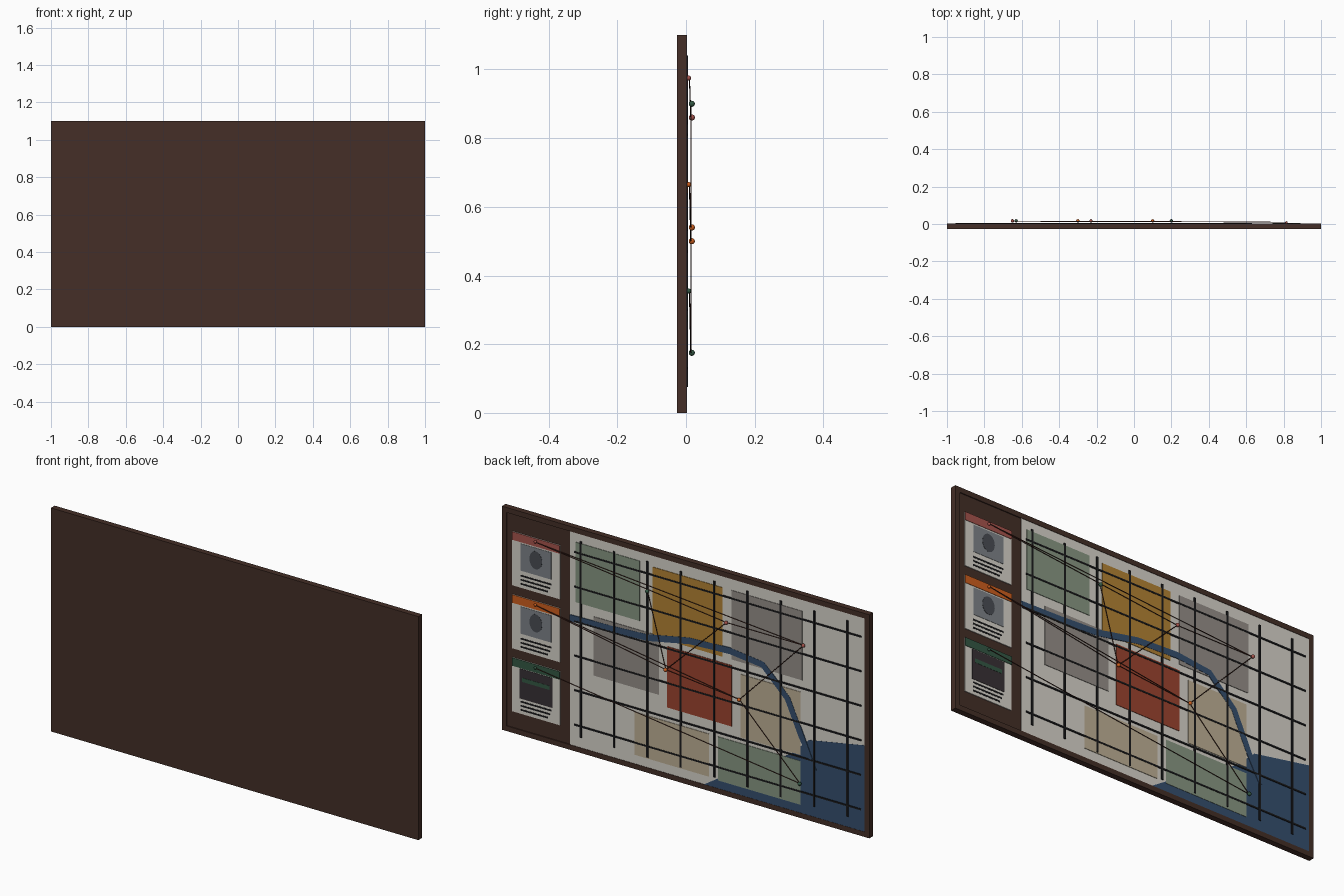
import bpy, bmesh
from mathutils import Vector

if "Cube" in bpy.data.objects:
    bpy.data.objects.remove(bpy.data.objects["Cube"])


def material(name, r, g, b):
    m = bpy.data.materials.new(name)
    m.diffuse_color = tuple((c / 255) ** 2.2 for c in (r, g, b)) + (1,)
    m.use_nodes = True
    m.node_tree.nodes["Principled BSDF"].inputs["Base Color"].default_value = m.diffuse_color
    return m


WOOD = material("dark_wood", 70, 50, 43)
PAPER = material("paper", 215, 211, 202)
SAGE = material("sage", 135, 150, 130)
OCHRE = material("ochre", 178, 130, 55)
GREY = material("warm_grey", 148, 142, 136)
BRICK = material("brick", 155, 70, 50)
TAN = material("tan", 190, 175, 148)
BLUE = material("water_blue", 56, 80, 110)
INK = material("ink", 32, 32, 34)
PHOTO = material("photo_grey", 125, 130, 136)
SHADE = material("portrait_grey", 75, 78, 84)
NIGHT = material("dark_photo", 58, 52, 56)
ROSE = material("dull_red", 165, 85, 78)
ORANGE = material("orange", 205, 95, 35)
GREEN = material("dark_green", 55, 88, 70)
THREAD = material("thread", 80, 45, 38)


def prism(name, pts, y0, y1, mat):
    """Flat outline in the x-z plane, extruded from y0 to y1."""
    bm = bmesh.new()
    face = bm.faces.new([bm.verts.new((x, y0, z)) for x, z in pts])
    new = bmesh.ops.extrude_face_region(bm, geom=[face])["geom"]
    bmesh.ops.translate(bm, vec=(0, y1 - y0, 0),
                        verts=[v for v in new if isinstance(v, bmesh.types.BMVert)])
    bmesh.ops.recalc_face_normals(bm, faces=bm.faces)
    me = bpy.data.meshes.new(name)
    bm.to_mesh(me)
    bm.free()
    me.materials.append(mat)
    ob = bpy.data.objects.new(name, me)
    bpy.context.collection.objects.link(ob)
    return ob


def slab(name, x0, x1, z0, z1, y0, y1, mat):
    return prism(name, [(x0, z0), (x1, z0), (x1, z1), (x0, z1)], y0, y1, mat)


def pin(name, x, y, z, r, mat):
    bpy.ops.mesh.primitive_uv_sphere_add(segments=12, ring_count=8, radius=r, location=(x, y, z))
    ob = bpy.context.object
    ob.name = name
    ob.data.materials.append(mat)
    bpy.ops.object.shade_smooth_by_angle()


def string(name, a, b):
    a, b = Vector(a), Vector(b)
    bpy.ops.mesh.primitive_cylinder_add(vertices=6, radius=0.0018, depth=(b - a).length,
                                        location=(a + b) / 2)
    ob = bpy.context.object
    ob.name = name
    ob.rotation_euler = (b - a).to_track_quat('Z', 'Y').to_euler()
    ob.data.materials.append(THREAD)


# Backing board and raised rim
slab("backing_board", -1, 1, 0, 1.1, -0.026, -0.002, WOOD)
B = 0.025
slab("rim_bottom", -1, 1, 0, B, -0.002, 0.003, WOOD)
slab("rim_top", -1, 1, 1.1 - B, 1.1, -0.002, 0.003, WOOD)
slab("rim_left", -1, -1 + B, B, 1.1 - B, -0.002, 0.003, WOOD)
slab("rim_right", 1 - B, 1, B, 1.1 - B, -0.002, 0.003, WOOD)

# Map sheet and sea
slab("map_sheet", -0.975, 0.63, B, 1.1 - B, -0.002, 0.001, PAPER)
prism("sea", [(-0.10, B), (-0.17, 0.07), (-0.35, 0.17), (-0.57, 0.30), (-0.67, 0.395),
              (-0.975, 0.45), (-0.975, B)], 0.001, 0.002, BLUE)

# District patches
for i, (x0, x1, z0, z1, m) in enumerate([
        (0.25, 0.60, 0.735, 1.03, SAGE), (-0.20, 0.18, 0.68, 1.02, OCHRE),
        (-0.635, -0.25, 0.68, 1.02, GREY), (0.145, 0.50, 0.40, 0.69, GREY),
        (-0.25, 0.10, 0.35, 0.65, BRICK), (-0.625, -0.30, 0.31, 0.62, TAN),
        (-0.127, 0.278, 0.07, 0.28, TAN), (-0.625, -0.177, 0.065, 0.28, SAGE)]):
    slab(f"district_{i}", x0, x1, z0, z1, 0.001, 0.0035, m)

# River ribbon following a path
path = [Vector(p) for p in [(0.63, 0.65), (0.41, 0.655), (0.21, 0.665), (-0.02, 0.71),
        (-0.24, 0.72), (-0.42, 0.70), (-0.555, 0.57), (-0.63, 0.405), (-0.705, 0.255)]]
left, right = [], []
for i, p in enumerate(path):
    t = (path[min(i + 1, len(path) - 1)] - path[max(i - 1, 0)]).normalized()
    n = Vector((-t.y, t.x)) * (0.016 if i < len(path) - 1 else 0.008)
    left.append(p + n)
    right.append(p - n)
prism("river", left + right[::-1], 0.001, 0.0045, BLUE)

# Street grid
for i in range(9):
    x = 0.571 - i * 0.1815
    slab(f"street_vertical_{i}", x - 0.005, x + 0.005, 0.075, 1.04, 0.001, 0.0055, INK)
for i in range(6):
    z = 0.13 + i * 0.17
    slab(f"street_horizontal_{i}", -0.955, 0.605, z - 0.004, z + 0.004, 0.001, 0.005, INK)

# Profile cards in the side panel
CX = 0.815
for i, (top, m) in enumerate([(0.99, ROSE), (0.68, ORANGE), (0.37, GREEN)]):
    slab(f"card_{i}", CX - 0.13, CX + 0.13, top - 0.265, top, -0.002, 0.002, PAPER)
    slab(f"card_band_{i}", CX - 0.13, CX + 0.13, top - 0.04, top, 0.002, 0.004, m)
    if i < 2:
        slab(f"photo_{i}", CX - 0.083, CX + 0.083, top - 0.18, top - 0.047, 0.002, 0.0035, PHOTO)
        bpy.ops.mesh.primitive_cylinder_add(vertices=24, radius=1, depth=2,
                                            location=(CX, 0.0037, top - 0.107),
                                            rotation=(1.570796, 0, 0))
        ob = bpy.context.object
        ob.name = f"portrait_{i}"
        ob.scale = (0.034, 0.044, 0.001)
        ob.data.materials.append(SHADE)
    else:
        slab("photo_dark", CX - 0.09, CX + 0.09, top - 0.19, top - 0.043, 0.002, 0.0035, NIGHT)
        slab("photo_bar", CX - 0.075, CX + 0.075, top - 0.105, top - 0.085, 0.0035, 0.0045, GREEN)
    for j in range(3):
        z = top - 0.205 - j * 0.02
        slab(f"note_line_{i}_{j}", CX - 0.085 + 0.01 * j, CX + 0.085, z - 0.004, z + 0.004,
             0.002, 0.003, INK)
    pin(f"card_pin_{i}", CX, 0.008, top - 0.015, 0.007, m)

# Map pins
pins = [(0.20, 0.90, GREEN), (-0.23, 0.86, ROSE), (-0.65, 0.86, ROSE),
        (0.10, 0.54, ORANGE), (-0.30, 0.50, ORANGE), (-0.63, 0.175, GREEN)]
for i, (x, z, m) in enumerate(pins):
    pin(f"map_pin_{i}", x, 0.017, z, 0.009, m)

# Strings: card to pin, then pin to pin
P = [(x, 0.014, z) for x, z, _ in pins]
C = [(CX, 0.010, z) for z in (0.975, 0.665, 0.355)]
for i, (a, b) in enumerate([(C[0], P[1]), (C[0], P[2]), (C[1], P[3]), (C[1], P[4]),
                            (C[2], P[5]), (P[0], P[3]), (P[1], P[3]), (P[1], P[2]),
                            (P[3], P[4]), (P[4], P[2]), (P[4], P[5])]):
    string(f"string_{i}", a, b)
